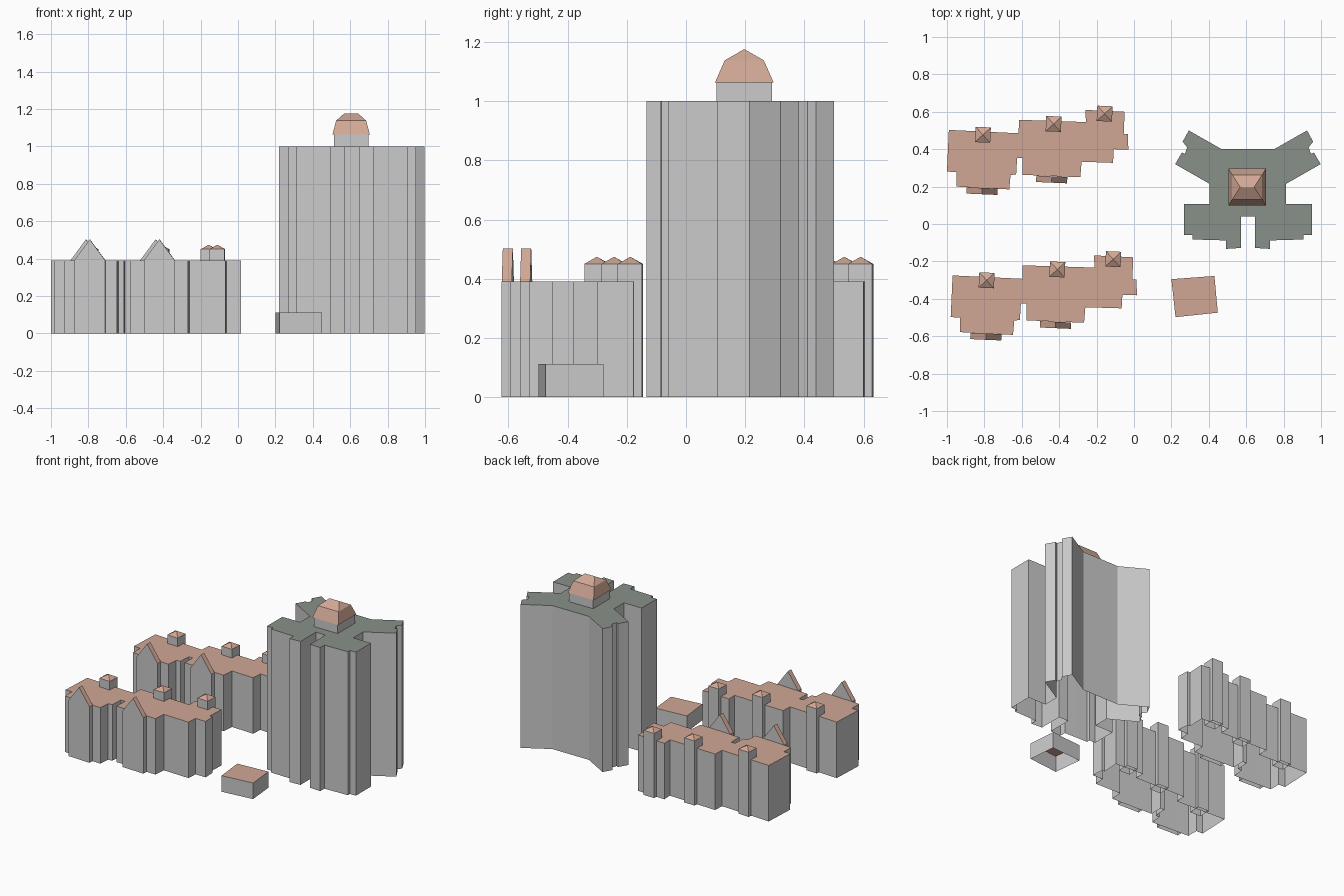
import bpy, bmesh, math
from mathutils import Matrix, Vector

if "Cube" in bpy.data.objects:
    bpy.data.objects.remove(bpy.data.objects["Cube"])


def material(name, rgb):
    m = bpy.data.materials.new(name)
    m.diffuse_color = (*rgb, 1)
    m.use_nodes = True
    m.node_tree.nodes["Principled BSDF"].inputs["Base Color"].default_value = m.diffuse_color
    return m


WALL = material("wall_grey", (0.8, 0.8, 0.78))
TILE = material("roof_tile", (0.64, 0.39, 0.30))
SLATE = material("roof_slate", (0.25, 0.28, 0.25))


def loft(name, rings, wall_mats, cap=TILE):
    """Stack equal-length rings of points: open at the bottom, capped on top."""
    bm = bmesh.new()
    rows = [[bm.verts.new(p) for p in r] for r in rings]
    n = len(rows[0])
    mats = [WALL, TILE, SLATE]
    for a, b, m in zip(rows, rows[1:], wall_mats):
        for i in range(n):
            j = (i + 1) % n
            bm.faces.new((a[i], a[j], b[j], b[i])).material_index = mats.index(m)
    bm.faces.new(rows[-1]).material_index = mats.index(cap)
    bmesh.ops.remove_doubles(bm, verts=bm.verts, dist=1e-5)
    return finish(name, bm)


def finish(name, bm):
    bmesh.ops.recalc_face_normals(bm, faces=bm.faces)
    me = bpy.data.meshes.new(name)
    bm.to_mesh(me)
    bm.free()
    for m in (WALL, TILE, SLATE):
        me.materials.append(m)
    ob = bpy.data.objects.new(name, me)
    bpy.context.collection.objects.link(ob)
    return ob


def prism(name, outline, z0, z1, cap=TILE):
    return loft(name, [[(x, y, z) for x, y in outline] for z in (z0, z1)], [WALL], cap)


def rect(cx, cy, hx, hy, z, angle=0):
    rot = Matrix.Rotation(math.radians(angle), 2)
    c = Vector((cx, cy))
    return [(*(c + rot @ Vector((sx * hx, sy * hy))), z)
            for sx, sy in ((-1, -1), (1, -1), (1, 1), (-1, 1))]


# Tall tower: right half of the plan, mirrored
half = [(.037, .04), (.037, -.128), (.118, -.133), (.118, -.088), (.21, -.085),
        (.296, -.083), (.296, -.06), (.342, -.06), (.342, .107), (.205, .107),
        (.205, .215), (.389, .32), (.353, .382), (.337, .375), (.325, .41),
        (.349, .44), (.316, .50), (.14, .40)]
CX = .609
plan = [(CX + x, y) for x, y in half] + [(CX - x, y) for x, y in reversed(half)]
prism("tower", plan, 0, 1, SLATE)

# Rooftop plant room with a two-pitch hipped roof
prism("tower_plant_room", [p[:2] for p in rect(.605, .197, .092, .094, 0)], 1, 1.063)
loft("tower_hipped_roof",
     [rect(.605, .197, .09, .092, 1.063), rect(.605, .197, .1, .099, 1.063),
      rect(.605, .197, .08, .066, 1.138), rect(.605, .197, .038, .0015, 1.175)],
     [TILE, TILE, TILE])

# Low outbuilding
prism("outbuilding", [(.20, -.295), (.222, -.498), (.448, -.474), (.43, -.278)], 0, .112)


# Bay with a pointed gable, standing against the front wall
def gable_bay(name, cx, cy, hw, depth, eave, peak, angle):
    bm = bmesh.new()
    prof = [(-hw, 0), (hw, 0), (hw, eave), (0, peak), (-hw, eave)]
    front, back = ([bm.verts.new((x, s * depth / 2, z)) for x, z in prof] for s in (-1, 1))
    bm.faces.new(front)
    bm.faces.new(back)
    for i in range(1, 5):
        j = (i + 1) % 5
        f = bm.faces.new((front[i], front[j], back[j], back[i]))
        f.material_index = 1 if i in (2, 3) else 0
    bmesh.ops.transform(bm, verts=bm.verts, matrix=Matrix.Translation((cx, cy, 0))
                        @ Matrix.Rotation(math.radians(angle), 4, 'Z'))
    finish(name, bm)


# Terraced block plan, used twice
terrace = [(-.99, .503), (-.617, .485), (-.615, .557), (-.257, .545), (-.26, .61),
           (-.05, .60), (-.055, .48), (-.033, .48), (-.03, .397), (-.108, .40),
           (-.112, .327), (-.28, .333), (-.287, .25), (-.595, .263), (-.595, .352),
           (-.625, .352), (-.63, .265), (-.66, .262), (-.667, .185), (-.95, .20),
           (-.95, .278), (-1, .28)]


def place(x, y, k):
    """The second terrace sits further forward, its end unit shifted a bit more."""
    return (x + k * (.02 if x < -.27 else .046), y - k * .778)


for k, row in enumerate(("rear", "front")):
    prism(f"{row}_terrace", [place(x, y, k) for x, y in terrace], 0, .39)
    # Stair towers with small pyramid roofs
    for i, (x, y) in enumerate(((-.808, .477), (-.43, .535), (-.157, .59))):
        px, py = place(x, y, k)
        base, eave = (rect(px, py, .041, .041, z, -2.5) for z in (0, .45))
        tip = rect(px, py, .0004, .0004, .474)
        loft(f"{row}_stair_tower_{i + 1}", [base, eave, tip], [WALL, TILE])
    # Gabled front bays
    for i, (x, y) in enumerate(((-.812, .176), (-.44, .238))):
        px, py = place(x, y, k)
        gable_bay(f"{row}_gable_bay_{i + 1}", px, py, .083, .034, .39, .503, -2.5)
